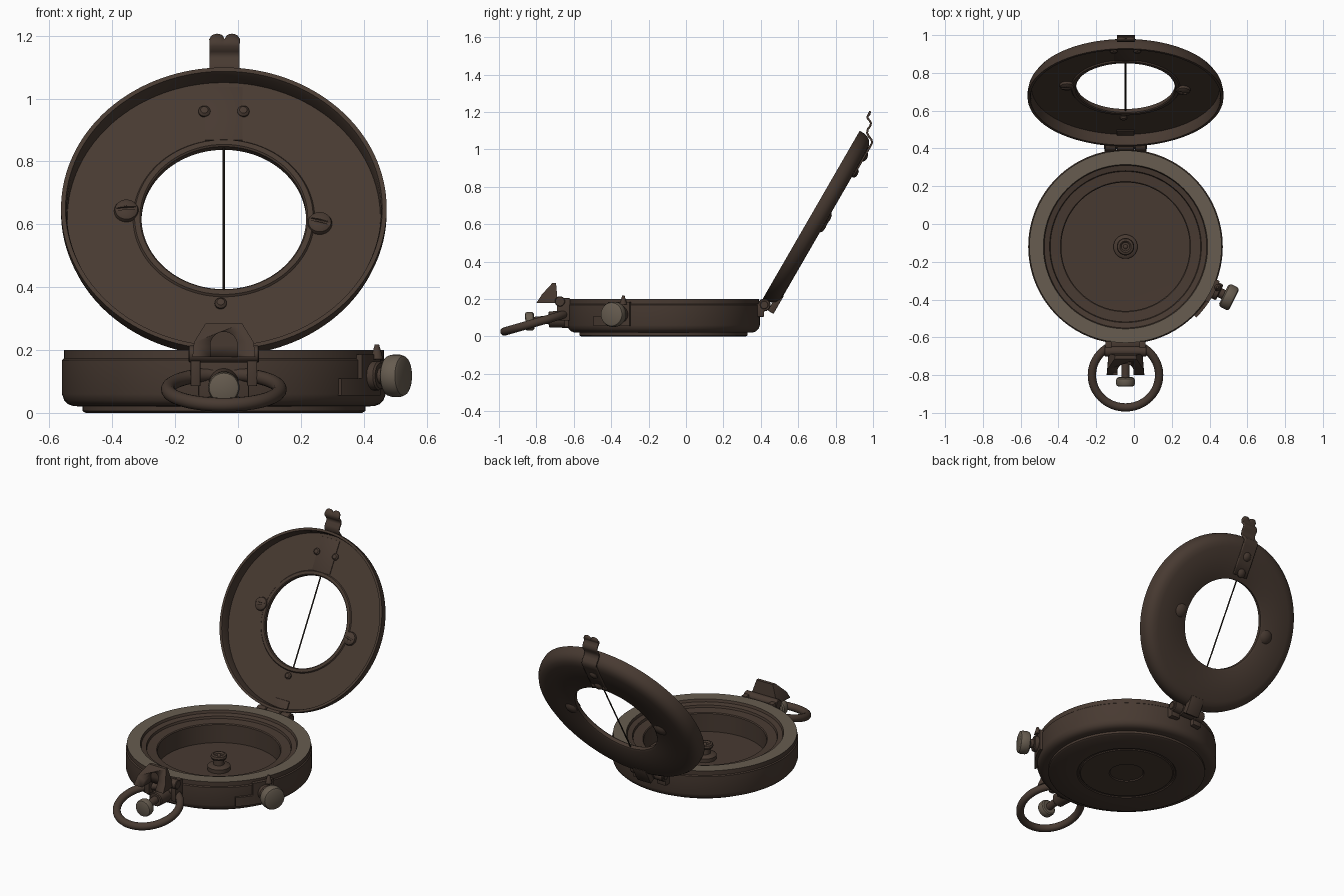
import bpy, bmesh, math
from mathutils import Matrix, Vector

if "Cube" in bpy.data.objects:
    bpy.data.objects.remove(bpy.data.objects["Cube"])

CX, CY = -0.045, -0.12          # centre of the case


def material(name, rgb):
    m = bpy.data.materials.new(name)
    m.diffuse_color = (*rgb, 1)
    m.use_nodes = True
    m.node_tree.nodes["Principled BSDF"].inputs["Base Color"].default_value = m.diffuse_color
    return m


BROWN = material("dark bronze", (0.064, 0.042, 0.031))
LIGHT = material("worn bronze", (0.135, 0.108, 0.080))
DARK = material("blackened wire", (0.022, 0.015, 0.011))


def finish(name, bm, mat, mx=Matrix(), angle=35):
    bmesh.ops.remove_doubles(bm, verts=bm.verts, dist=1e-5)
    bmesh.ops.recalc_face_normals(bm, faces=bm.faces)
    bm.transform(mx)
    me = bpy.data.meshes.new(name)
    bm.to_mesh(me)
    bm.free()
    me.materials.append(mat)
    me.shade_smooth()
    me.set_sharp_from_angle(angle=math.radians(angle))
    ob = bpy.data.objects.new(name, me)
    bpy.context.collection.objects.link(ob)
    return ob


def lathe(name, prof, mat, mx=Matrix(), seg=96, closed=False, a0=0, a1=360):
    """Revolve (radius, height) points round local z."""
    bm = bmesh.new()
    full = a1 - a0 == 360
    rings = []
    for i in range(seg if full else seg + 1):
        a = math.radians(a0 + (a1 - a0) * i / seg)
        rings.append([bm.verts.new((r * math.cos(a), r * math.sin(a), h)) for r, h in prof])
    n = len(prof)
    for i in range(seg):
        p, q = rings[i], rings[(i + 1) % len(rings)]
        for j in range(n if closed else n - 1):
            k = (j + 1) % n
            vs = [p[j], q[j], q[k], p[k]]
            if prof[j][0] == 0:
                vs = [p[j], q[k], p[k]]
            elif prof[k][0] == 0:
                vs = [p[j], q[j], p[k]]
            if prof[j][0] or prof[k][0]:
                bm.faces.new(vs)
    if not full:
        bm.faces.new(rings[0])
        bm.faces.new(rings[-1])
    return finish(name, bm, mat, mx)


def along(p, d):
    return Matrix.Translation(p) @ Vector(d).to_track_quat('Z', 'Y').to_matrix().to_4x4()


def rod(name, p0, p1, r, mat, r1=None, seg=32):
    p0, p1 = Vector(p0), Vector(p1)
    L, r1 = (p1 - p0).length, r if r1 is None else r1
    b = min(r, r1) * 0.12
    return lathe(name, [(0, 0), (r - b, 0), (r, b), (r1, L - b), (r1 - b, L), (0, L)],
                 mat, along(p0, p1 - p0), seg)


def box(name, lo, hi, mat, mx=Matrix(), bevel=0.004):
    bm = bmesh.new()
    bmesh.ops.create_cube(bm, size=1)
    lo, hi = Vector(lo), Vector(hi)
    for v in bm.verts:
        v.co = (lo + hi) / 2 + v.co * (hi - lo)
    if bevel:
        bmesh.ops.bevel(bm, geom=bm.edges[:], offset=bevel, segments=2, affect='EDGES', profile=0.5)
    return finish(name, bm, mat, mx)


def cut(ob, cutter):
    m = ob.modifiers.new("cut", 'BOOLEAN')
    m.operation, m.object, m.solver = 'DIFFERENCE', cutter, 'EXACT'
    cutter.hide_render = True
    cutter.hide_set(True)


def knob(name, p, d, r, t):
    """Thumb screw head with a grooved edge."""
    lathe(name, [(0, 0), (r * .8, 0), (r * .95, t * .12), (r, t * .3), (r, t * .75),
                 (r * .93, t * .93), (r * .8, t), (0, t)], LIGHT, along(p, d), 48)


# --- round case, with light top rim
base = lathe("case", [(0, .006), (.095, .006), (.1, 0), (.265, 0), (.27, .005), (.28, .005), (.285, 0),
                      (.44, 0), (.45, .006), (.45, .02), (.48, .022), (.496, .028), (.508, .04),
                      (.515, .06), (.515, .168), (.509, .173), (.509, .2), (.435, .2), (.43, .185),
                      (.402, .178), (.398, .165), (.345, .16), (.34, .155), (.34, .045), (0, .042)],
             BROWN, Matrix.Translation((CX, CY, 0)), 128)
base.data.materials.append(LIGHT)
for f in base.data.polygons:
    if f.center.z > .195:
        f.material_index = 1

# --- needle pivot on the floor
lathe("needle_pivot", [(.064, .04), (.064, .065), (.055, .072), (.03, .075), (.028, .105), (.042, .11),
                       (.046, .12), (.042, .132), (.03, .136), (.022, .128), (.012, .128), (0, .14)],
      BROWN, Matrix.Translation((CX, CY, 0)), 40)

# --- open lid; local y runs up the lid, local z faces the front
LID = Matrix.Translation((CX, .70, .633)) @ Matrix.Rotation(math.radians(60), 4, 'X')
lathe("lid", [(.262, -.046), (.272, -.052), (.45, -.052), (.478, -.047), (.50, -.034), (.513, -.014),
              (.518, .008), (.518, .035), (.504, .035), (.50, .02), (.498, -.027), (.289, -.027),
              (.284, -.02), (.267, -.02), (.262, -.025)], BROWN, LID, 128, closed=True)
rod("sighting_wire", LID @ Vector((0, -.27, -.036)), LID @ Vector((0, .27, -.036)), .004, DARK, seg=10)

# --- lid screws, slotted, running through the plate
for side, u, v, turn in (("left", -.31, .025, 5), ("right", .305, -.021, -15)):
    at = LID @ Matrix.Translation((u, v, 0))
    s = lathe(side + "_lid_screw", [(0, -.066), (.025, -.063), (.039, -.052), (.039, -.022), (.036, -.014),
                                    (.025, -.007), (0, -.004)], BROWN, at, 32)
    cut(s, box(side + "_slot_cutter", (-.05, -.005, -.013), (.05, .005, .02), BROWN,
               at @ Matrix.Rotation(math.radians(turn), 4, 'Z'), 0))
rivet = [(0, -.03), (.019, -.028), (.019, -.02), (.012, -.013), (0, -.011)]
for i, (u, v) in enumerate(((-.062, .39), (.062, .39), (-.01, -.315))):
    lathe("lid_rivet_%d" % i, rivet, BROWN, LID @ Matrix.Translation((u, v, 0)), 24)
box("lid_inner_plate", (-.06, .285, -.029), (.06, .48, -.023), BROWN, LID, .001)

# --- wavy lid catch with a two-lobed tip
path = [(.893, .857), (.935, .93), (.983, 1.013), (.995, 1.035), (.992, 1.052), (.978, 1.068), (.968, 1.088),
        (.972, 1.108), (.985, 1.125), (.989, 1.139), (.982, 1.153), (.970, 1.168), (.972, 1.178), (.980, 1.186)]
bm = bmesh.new()
N = 16
rows = []
for k, (y, z) in enumerate(path):
    row = []
    for i in range(N + 1):
        t = i / N
        lobe = .018 * math.sqrt(abs(math.sin(2 * math.pi * t))) if k == len(path) - 1 else 0
        row.append(bm.verts.new((-.09 + .095 * t, y + lobe * .3, z + lobe)))
    rows.append(row)
for a, b in zip(rows, rows[1:]):
    for i in range(N):
        bm.faces.new((a[i], a[i + 1], b[i + 1], b[i]))
catch = finish("lid_catch", bm, BROWN, angle=60)
sol = catch.modifiers.new("thickness", 'SOLIDIFY')
sol.thickness, sol.offset = .011, 0
for i, v in enumerate((.31, .41)):
    lathe("catch_rivet_%d" % i, [(.026, -.052), (.026, -.062), (.016, -.070), (0, -.073)], BROWN,
          LID @ Matrix.Translation((0, v, 0)), 24)

# --- hinge between case and lid
HY, HZ = .418, .168
rod("hinge_pin", (CX - .115, HY, HZ), (CX + .115, HY, HZ), .022, BROWN)
for name, a, b in (("left", -.11, -.05), ("right", .05, .11)):
    rod(name + "_hinge_knuckle", (CX + a, HY, HZ), (CX + b, HY, HZ), .034, BROWN)
    box(name + "_hinge_bracket", (CX + a, .355, .105), (CX + b, .418, .175), BROWN)
rod("middle_hinge_knuckle", (CX - .047, HY, HZ), (CX + .047, HY, HZ), .034, BROWN)
box("hinge_lid_leaf", (-.047, -.56, -.055), (.047, -.45, -.02), BROWN, LID)

# --- front sight: tapered wedge with an arched window
bm = bmesh.new()
pts = [(s * w, y, z) for s in (-1, 1) for w, y, z in ((.10, -.80, .178), (.095, -.77, .225), (.058, -.715, .285),
                                                     (.055, -.695, .285), (.09, -.685, .178))]
vs = [bm.verts.new((CX + x, y, z)) for x, y, z in pts]
bmesh.ops.convex_hull(bm, input=vs)
sight = finish("front_sight", bm, BROWN, angle=20)
bm = bmesh.new()
outline = [(-.043, .15)] + [(-.043 * math.cos(math.pi * i / 16), .215 + .043 * math.sin(math.pi * i / 16))
                            for i in range(17)] + [(.043, .15)]
f = bm.faces.new([bm.verts.new((CX + x, -.86, z)) for x, z in outline])
ext = bmesh.ops.extrude_face_region(bm, geom=[f])
bmesh.ops.translate(bm, vec=(0, .145, 0), verts=[g for g in ext['geom'] if isinstance(g, bmesh.types.BMVert)])
cut(sight, finish("sight_window_cutter", bm, BROWN))

# --- front sight hinge and arms
rod("sight_hinge", (CX - .112, -.674, .187), (CX + .112, -.674, .187), .027, BROWN)
for name, s in (("left", -1), ("right", 1)):
    x = CX + s * .09
    box(name + "_sight_arm", (x - .016, -.69, .085), (x + .016, -.62, .205), BROWN)
box("sight_back_plate", (CX - .08, -.65, .05), (CX + .08, -.61, .19), BROWN)
rod("ring_mount", (CX, -.61, .095), (CX, -.735, .09), .05, BROWN, .042)
rod("front_screw_shaft", (CX, -.73, .09), (CX, -.82, .082), .022, BROWN)
knob("front_thumb_screw", (CX, -.812, .082), (0, -1, -.05), .05, .047)

# --- carrying ring
ring = [(.178 + .022 * math.cos(i * math.pi / 8), .022 * math.sin(i * math.pi / 8)) for i in range(16)]
lathe("carrying_ring", ring, BROWN, Matrix.Translation((CX, -.80, .075)) @
      Matrix.Rotation(math.radians(16), 4, 'X'), 72, closed=True)

# --- side thumb screw on a curved wall bracket
case_mx = Matrix.Translation((CX, CY, 0))
for name, a0, a1, z0, z1 in (("bracket_tail", -45, -33, .055, .11), ("side_bracket", -34, -20, .055, .185)):
    lathe(name, [(.505, z0), (.53, z0), (.53, z1), (.505, z1)], BROWN, case_mx, 12, True, a0, a1)
d = Vector((math.cos(math.radians(-26)), math.sin(math.radians(-26)), 0))
c = Vector((CX, CY, .118))
rod("side_screw_collar", c + d * .51, c + d * .555, .046, BROWN)
rod("side_screw_shaft", c + d * .54, c + d * .60, .026, BROWN)
knob("side_thumb_screw", c + d * .578, d, .067, .062)
tip = Vector((.442, -.335, 0))
rod("bracket_stud", tip + Vector((0, 0, .17)), tip + Vector((0, 0, .218)), .02, BROWN, .007, 16)
